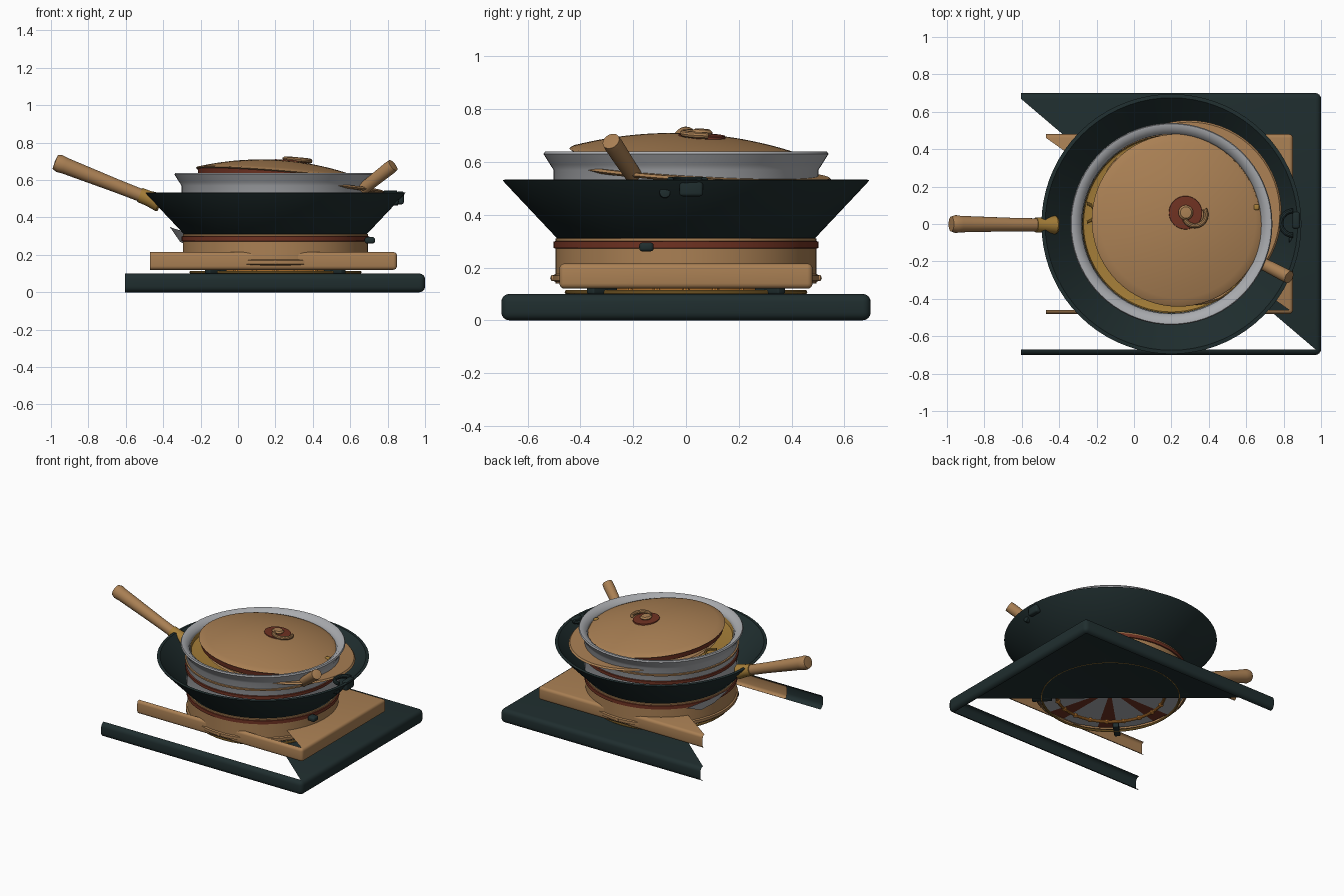
import bpy, bmesh, math
from mathutils import Vector, Matrix

cube = bpy.data.objects.get("Cube")
if cube:
    bpy.data.objects.remove(cube, do_unlink=True)

CX = 0.2  # shared axis of the stacked cookware


def material(name, rgb, rough=0.6):
    m = bpy.data.materials.new(name)
    m.use_nodes = True
    m.diffuse_color = (*rgb, 1)
    node = next(n for n in m.node_tree.nodes if n.type == 'BSDF_PRINCIPLED')
    node.inputs["Base Color"].default_value = (*rgb, 1)
    node.inputs["Roughness"].default_value = rough
    return m


DARK = material("dark iron", (0.014, 0.027, 0.028))
TAN = material("tan wood", (0.40, 0.215, 0.088))
RED = material("red clay", (0.16, 0.032, 0.016))
GREY = material("grey metal", (0.40, 0.41, 0.43))
GOLD = material("gold brass", (0.38, 0.21, 0.04))
ORANGE = material("orange copper", (0.58, 0.22, 0.035))


def finish(name, bm, *mats, smooth=True):
    mesh = bpy.data.meshes.new(name)
    bm.to_mesh(mesh)
    bm.free()
    ob = bpy.data.objects.new(name, mesh)
    bpy.context.collection.objects.link(ob)
    for m in mats:
        mesh.materials.append(m)
    if smooth:
        bpy.ops.object.select_all(action='DESELECT')
        ob.select_set(True)
        bpy.context.view_layer.objects.active = ob
        bpy.ops.object.shade_smooth_by_angle(angle=math.radians(35))
    return ob


def lathe(name, profile, mat, at=(CX, 0, 0), axis=(0, 0, 1), steps=72):
    """Spin (radius, height) points around an axis."""
    bm = bmesh.new()
    verts = [bm.verts.new((r, 0, z)) for r, z in profile]
    edges = [bm.edges.new(p) for p in zip(verts, verts[1:])]
    bmesh.ops.spin(bm, geom=verts + edges, cent=(0, 0, 0), axis=(0, 0, 1),
                   angle=math.tau, steps=steps)
    bmesh.ops.remove_doubles(bm, verts=bm.verts, dist=1e-5)
    bmesh.ops.recalc_face_normals(bm, faces=bm.faces)
    rot = Vector((0, 0, 1)).rotation_difference(Vector(axis).normalized())
    bm.transform(Matrix.Translation(at) @ rot.to_matrix().to_4x4())
    return finish(name, bm, mat)


def box(name, centre, size, mat, bevel=0.01, turn=0):
    bm = bmesh.new()
    bmesh.ops.create_cube(bm, size=1)
    bm.transform(Matrix.Diagonal((*size, 1)))
    bmesh.ops.bevel(bm, geom=bm.edges[:], offset=bevel, segments=3,
                    profile=0.5, affect='EDGES')
    bm.transform(Matrix.Translation(centre) @ Matrix.Rotation(turn, 4, 'Z'))
    return finish(name, bm, mat)


def ring(name, radius, thick, z, mat, centre=(CX, 0), start=0, sweep=math.tau, tilt=None):
    """Round bar bent along an arc."""
    bm = bmesh.new()
    full = sweep >= math.tau
    circle = [bm.verts.new((radius + thick * math.cos(a), 0, thick * math.sin(a)))
              for a in (math.tau * i / 10 for i in range(10))]
    edges = [bm.edges.new((circle[i - 1], circle[i])) for i in range(10)]
    geom = circle + edges
    if not full:
        geom.append(bm.faces.new(circle))
    bmesh.ops.spin(bm, geom=geom, cent=(0, 0, 0), axis=(0, 0, 1), angle=sweep, steps=48)
    bmesh.ops.remove_doubles(bm, verts=bm.verts, dist=1e-5)
    bmesh.ops.recalc_face_normals(bm, faces=bm.faces)
    bm.transform(Matrix.Rotation(start, 4, 'Z'))
    if tilt:
        rot = Vector((0, 0, 1)).rotation_difference(Vector(tilt).normalized())
        bm.transform(rot.to_matrix().to_4x4())
    bm.transform(Matrix.Translation((*centre, z)))
    return finish(name, bm, mat)


def broken_tray(name, low, high, bevel, mat):
    """Rounded open tray: one side gone, half of the top left as a triangle."""
    low, high = Vector(low), Vector(high)
    bm = bmesh.new()
    bmesh.ops.create_cube(bm, size=1)
    bm.transform(Matrix.Translation((low + high) / 2) @ Matrix.Diagonal((*(high - low), 1)))
    bmesh.ops.bevel(bm, geom=bm.edges[:], offset=bevel, segments=4,
                    profile=0.5, affect='EDGES')
    bm.normal_update()
    top = max(bm.faces, key=lambda f: f.calc_center_median().z + f.calc_area())
    corners = sorted(top.verts, key=lambda v: v.co.x + v.co.y)[1:]
    gone = [f for f in bm.faces if f.normal.z < -0.99
            or f.calc_center_median().x < low.x + bevel * 0.98]
    bmesh.ops.delete(bm, geom=list(set(gone + [top])), context='FACES_ONLY')
    tri = bm.faces.new(corners)
    tri.normal_update()
    if tri.normal.z < 0:
        tri.normal_flip()
    return finish(name, bm, mat)


# Trays
broken_tray("base_tray", (-0.635, -0.7, 0), (1, 0.7, 0.1), 0.03, DARK)
broken_tray("wood_tray", (-0.49, -0.48, 0.12), (0.85, 0.48, 0.215), 0.02, TAN)
box("tray_grip", (CX, -0.479, 0.16), (0.29, 0.012, 0.024), TAN, 0.005)

# Burner
ring("outer_burner_ring", 0.452, 0.008, 0.107, GOLD)
ring("inner_burner_ring", 0.355, 0.01, 0.12, ORANGE)
for i in range(20):
    a = math.tau * i / 20
    lathe("burner_bead", [(0, -0.016), (0.016, -0.008), (0.016, 0.008), (0, 0.016)], ORANGE,
          (CX + 0.355 * math.cos(a), 0.355 * math.sin(a), 0.12), steps=10)
for i in range(4):
    a = math.pi * (0.25 + i / 2)
    box("burner_foot", (CX + 0.45 * math.cos(a), 0.45 * math.sin(a), 0.117),
        (0.13, 0.04, 0.034), DARK, 0.006, a)

# Pot floor with radial wedges
bm = bmesh.new()
bmesh.ops.create_circle(bm, cap_ends=True, cap_tris=True, segments=24, radius=0.485)
bm.transform(Matrix.Translation((CX, 0, 0.15)))
for i, f in enumerate(bm.faces):
    f.material_index = int(i % 3 == 0)
finish("pot_floor", bm, GREY, RED, smooth=False)

# Pot
lathe("pot_wall", [(0.485, 0.14), (0.495, 0.14), (0.495, 0.31), (0.47, 0.315)], TAN)
lathe("pot_foot_band", [(0.495, 0.145), (0.505, 0.15), (0.505, 0.17), (0.495, 0.175)], TAN)
lathe("pot_red_band", [(0.495, 0.272), (0.502, 0.274), (0.502, 0.298), (0.495, 0.3)], RED)
for s in (-1, 1):
    lathe("pot_side_stud", [(0, 0.02), (0.012, 0.015), (0.012, 0)], TAN,
          (CX, s * 0.495, 0.16), (0, s, 0), 16)
box("pot_knob", (0.705, -0.15, 0.278), (0.055, 0.055, 0.034), DARK, 0.012)

# Curved metal scrap poking out of the pot
bm = bmesh.new()
pts = [(-0.365, 0.02, 0.35), (-0.34, 0.2, 0.34), (-0.27, 0.38, 0.32),
       (-0.29, 0.24, 0.26), (-0.31, 0.12, 0.27)]
v = [bm.verts.new(p) for p in pts]
for tri in ((0, 1, 4), (1, 3, 4), (1, 2, 3)):
    bm.faces.new([v[i] for i in tri])
finish("metal_scrap", bm, GREY)

# Wok
lathe("wok_bowl", [(0.47, 0.305), (0.49, 0.312), (0.688, 0.522), (0.695, 0.532),
                   (0.675, 0.534), (0.475, 0.325), (0, 0.32)], DARK)
lathe("wok_handle", [(0, -0.01), (0.034, 0), (0.036, 0.2), (0.044, 0.5), (0.048, 0.53),
                     (0.04, 0.555), (0, 0.558)], TAN, (-0.46, -0.005, 0.495),
      (-0.52, 0.005, 0.203), 32)
lathe("wok_ferrule", [(0.044, -0.05), (0.05, -0.04), (0.041, 0.02), (0.04, 0.07), (0.03, 0.07)],
      GOLD, (-0.46, -0.005, 0.495), (-0.52, 0.005, 0.203), 32)
ring("wok_loop", 0.065, 0.014, 0.53, DARK, (0.85, 0.005), math.pi / 2, math.pi)
box("wok_loop_mount", (0.867, 0.02, 0.505), (0.04, 0.09, 0.07), DARK, 0.012)
lathe("wok_rivet", [(0, 0.03), (0.02, 0.025), (0.022, 0)], DARK, (0.83, -0.08, 0.485), (1, 0, 0), 20)

# Tilted paddle resting in the wok
lathe("paddle_disc", [(0, -0.008), (0.48, -0.008), (0.495, 0), (0.485, 0.01), (0, 0.012)],
      TAN, (0.295, 0.06, 0.558), (0.06, 0.06, 1))
lathe("paddle_handle", [(0, 0), (0.032, 0), (0.036, 0.2), (0.034, 0.225), (0, 0.23)],
      TAN, (0.665, -0.2, 0.55), (0.165, -0.085, 0.13), 32)

# Steamer ring
lathe("steamer_wall", [(0.48, 0.33), (0.5, 0.335), (0.502, 0.57), (0.515, 0.59), (0.54, 0.63),
                       (0.535, 0.639), (0.515, 0.637), (0.487, 0.615), (0.48, 0.6),
                       (0.478, 0.34)], GREY)
lathe("steamer_red_band", [(0.5, 0.455), (0.51, 0.458), (0.51, 0.478), (0.5, 0.48)], RED)
lathe("steamer_copper_band", [(0.5, 0.515), (0.511, 0.518), (0.511, 0.528), (0.5, 0.53)], TAN)
lathe("steamer_liner", [(0.477, 0.6), (0.47, 0.575), (0.45, 0.57), (0, 0.57)], GOLD)
ring("liner_loop", 0.05, 0.008, 0.6, GOLD, (-0.26, 0.06), -1.4, 2.8)
box("liner_tab", (0.655, 0.09, 0.6), (0.03, 0.03, 0.03), GOLD, 0.008)

# Lid, tilted toward the back left
TILT = Vector((0.08, 0.05, 1)).normalized()
LID = Vector((0.235, 0.02, 0.634))
dome = [(0.455 * i / 12, 0.07 * (1 - (i / 12) ** 2)) for i in range(13)]
lathe("lid_dome", dome + [(0.462, -0.006), (0.45, -0.012)], TAN, LID, TILT)
lathe("lid_skirt", [(0.452, -0.008), (0.445, -0.045), (0.43, -0.045)], RED, LID, TILT)
KNOB = LID + Vector((0.04, 0.04, 0.06))
lathe("lid_knob_base", [(0.09, 0.0), (0.088, 0.009), (0.05, 0.011), (0, 0.011)], RED,
      KNOB, TILT, 40)
lathe("lid_knob", [(0.03, 0.005), (0.04, 0.02), (0.03, 0.03), (0, 0.033)], TAN, KNOB, TILT, 32)
ring("lid_pull", 0.06, 0.013, KNOB.z + 0.012, TAN, (KNOB.x + 0.05, KNOB.y - 0.01), 3.6, 3.2, TILT)
